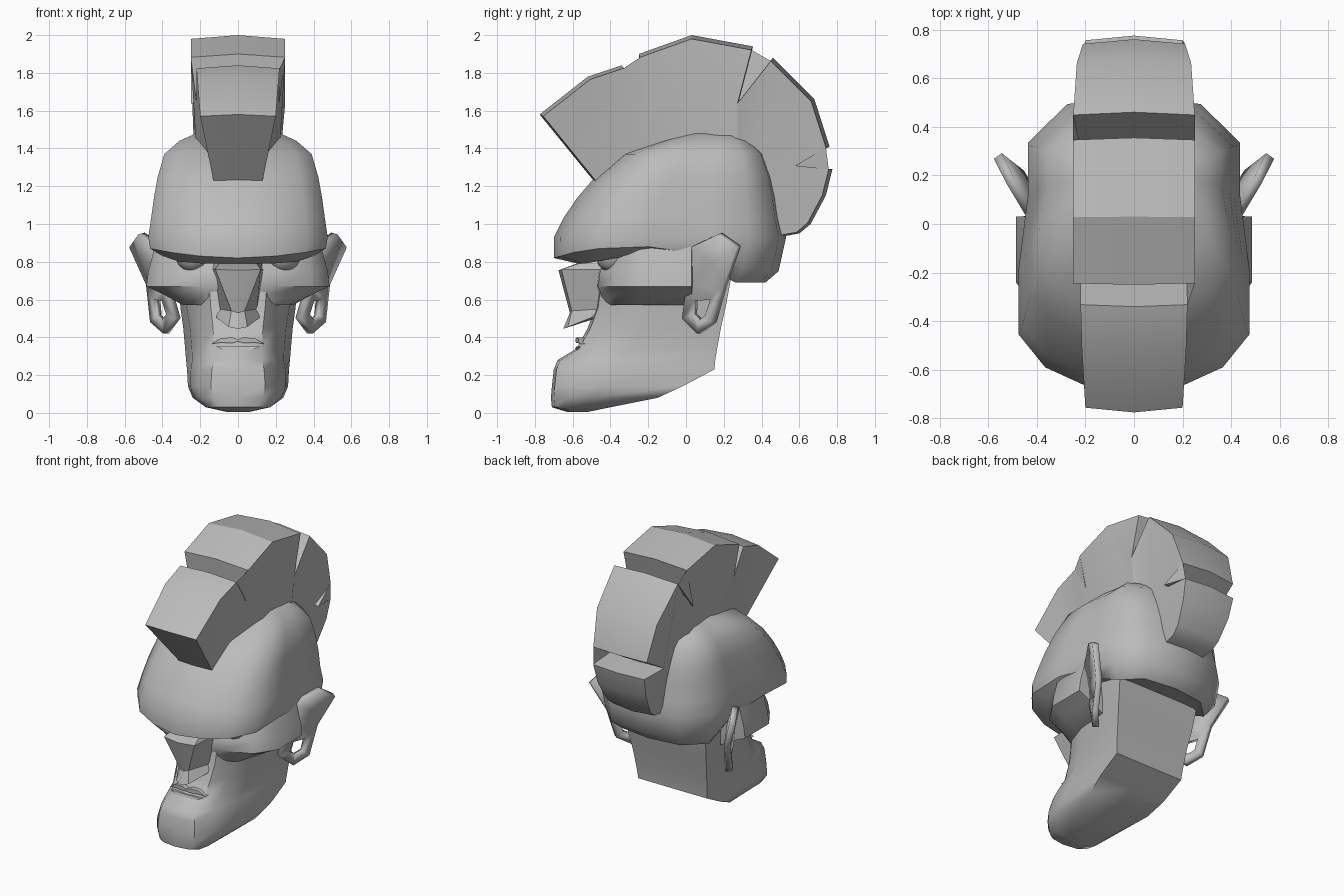
import bpy, bmesh, math
from mathutils import Vector

cube = bpy.data.objects.get("Cube")
if cube:
    bpy.data.objects.remove(cube, do_unlink=True)

clay = bpy.data.materials.new("clay_grey")
clay.use_nodes = True
clay.diffuse_color = (.5, .5, .5, 1)
clay.node_tree.nodes["Principled BSDF"].inputs["Base Color"].default_value = (.5, .5, .5, 1)


def finish(name, bm, angle=35):
    """Turn a bmesh into a shaded, coloured object."""
    bmesh.ops.recalc_face_normals(bm, faces=bm.faces[:])
    mesh = bpy.data.meshes.new(name)
    bm.to_mesh(mesh)
    bm.free()
    mesh.materials.append(clay)
    obj = bpy.data.objects.new(name, mesh)
    bpy.context.collection.objects.link(obj)
    bpy.ops.object.select_all(action='DESELECT')
    obj.select_set(True)
    bpy.context.view_layer.objects.active = obj
    bpy.ops.object.shade_smooth_by_angle(angle=math.radians(angle))
    return obj


def loft(name, half_rings, angle=35):
    """Skin a stack of half outlines, mirrored across x = 0."""
    bm = bmesh.new()
    rings = []
    for half in half_rings:
        full = list(half) + [(-x, y, z) for x, y, z in reversed(half) if x > 0]
        rings.append([bm.verts.new(p) for p in full])
    for low, high in zip(rings, rings[1:]):
        for i in range(len(low)):
            j = (i + 1) % len(low)
            bm.faces.new((low[i], low[j], high[j], high[i]))
    for cap in (rings[0], rings[-1]):
        bmesh.ops.triangulate(bm, faces=[bm.faces.new(cap)])
    return finish(name, bm, angle)


def prism(name, outline, front, back):
    """Extrude an x-z outline along y."""
    bm = bmesh.new()
    a = [bm.verts.new((x, front + .15 * abs(x), z)) for x, z in outline]
    b = [bm.verts.new((x, back, z)) for x, z in outline]
    bmesh.ops.triangulate(bm, faces=[bm.faces.new(a), bm.faces.new(b)])
    for i in range(len(a)):
        j = (i + 1) % len(a)
        bm.faces.new((a[i], a[j], b[j], b[i]))
    return finish(name, bm)


# Skull: one plan outline, resized for each level; the lowest two rings sag
# at the back and lift over the temples to make the brow shelf
PLAN = [(0, 0), (.43, .03), (.77, .09), (1, .2), (1, .42),
        (.92, .66), (.92, .84), (.58, .97), (0, 1)]
SHELF = [.79, .79, .80, .83, .86, .78, .69, .69, .69]
EDGE = [.82, .83, .85, .87, .88, .84, .77, .75, .75]


def skull_ring(heights, front, back, width):
    return [(x * width, front + y * (back - front), z)
            for (x, y), z in zip(PLAN, heights)]


skull = [skull_ring(SHELF, -.57, .42, .40), skull_ring(EDGE, -.70, .49, .465)]
for level, front, back, width in [
        (.93, -.70, .53, .475), (1.03, -.65, .505, .46), (1.14, -.575, .49, .445),
        (1.25, -.48, .465, .425), (1.37, -.34, .42, .39),
        (1.44, -.15, .35, .31), (1.49, .03, .25, .2)]:
    skull.append(skull_ring([level] * len(PLAN), front, back, width))
loft("skull", skull, 50)

# Lower face and jaw: chin in front, flat neck plane behind
jaw = []
for level, front, back, chin, rear in [
        (.005, -.63, -.52, .06, .06), (.03, -.71, -.40, .17, .17),
        (.08, -.715, -.15, .22, .24), (.14, -.71, -.02, .24, .265),
        (.23, -.70, .15, .23, .27), (.28, -.68, .155, .21, .275),
        (.34, -.58, .165, .21, .28), (.45, -.52, .185, .22, .29),
        (.56, -.48, .21, .24, .305), (.72, -.46, .24, .26, .32),
        (.84, -.44, .25, .28, .32)]:
    depth = back - front
    jaw.append([(0, front, level), (chin * .6, front + .015, level),
                (chin * .9, front + .16 * depth, level),
                ((chin + rear) / 2, front + .4 * depth, level),
                (rear, back, level), (0, back, level)])
loft("jaw", jaw, 45)

# Cheekbones: a band bulging sideways below the brow
cheeks = []
for level, inner, corner, side, front in [
        (.57, .12, .26, .29, -.45), (.63, .17, .33, .40, -.46),
        (.67, .19, .39, .485, -.475), (.75, .2, .38, .475, -.465),
        (.88, .2, .38, .44, -.39)]:
    cheeks.append([(0, front, level), (inner, front + .01, level),
                   (corner, front + .09, level), (side, -.24, level),
                   (side, .03, level), (0, .06, level)])
loft("cheekbones", cheeks, 40)

# Nose: wide bridge, narrow ridge, flared nostrils
loft("nose", [
    [(0, -.58, .79), (.10, -.57, .79), (.13, -.42, .79)],
    [(0, -.675, .755), (.12, -.66, .76), (.135, -.42, .76)],
    [(0, -.615, .53), (.035, -.605, .54), (.10, -.46, .55)],
    [(0, -.65, .445), (.05, -.625, .455), (.115, -.50, .505)],
    [(0, -.52, .49), (.04, -.51, .49), (.09, -.46, .505)]], 25)

# Lips
right = [(.03, .40), (.09, .395), (.14, .365), (.09, .372), (.03, .37)]
prism("upper_lip", [(0, .39)] + right + [(0, .378)]
      + [(-x, z) for x, z in reversed(right)], -.585, -.48)
prism("lower_lip", [(-.12, .352), (.12, .352), (.08, .335), (-.08, .335)], -.60, -.48)

# Eyes, tucked under the brow
for side, label in ((1, "left"), (-1, "right")):
    bm = bmesh.new()
    bmesh.ops.create_uvsphere(bm, u_segments=16, v_segments=10, radius=.09)
    bmesh.ops.translate(bm, verts=bm.verts[:], vec=(side * .24, -.39, .835))
    finish(label + "_eye", bm, 60)

# Ears: cupped upper blade and a pierced lobe
BLADE = [(.42, .03, .88), (.51, .18, .95), (.56, .28, .88)]
LOBE = [(.47, .21, .68), (.45, .15, .48), (.38, .07, .42),
        (.32, -.01, .50), (.37, .01, .67)]
for side, label in ((1, "left"), (-1, "right")):
    bm = bmesh.new()

    def vert(p):
        return bm.verts.new((side * p[0], p[1], p[2]))

    blade = [vert(p) for p in BLADE]
    lobe = [vert(p) for p in LOBE]
    middle = sum((Vector(p) for p in LOBE), Vector()) / len(LOBE) - Vector((0, 0, .01))
    hole = [vert(middle.lerp(Vector(p), .42)) for p in LOBE]
    cup = vert((.45, .15, .80))
    rim = blade + [lobe[0], lobe[-1]]
    for i in range(len(rim)):
        bm.faces.new((rim[i], rim[(i + 1) % len(rim)], cup))
    for i in range(len(lobe)):
        j = (i + 1) % len(lobe)
        bm.faces.new((lobe[i], lobe[j], hole[j], hole[i]))
    ear = finish(label + "_ear", bm)
    shell = ear.modifiers.new("thickness", 'SOLIDIFY')
    shell.thickness = .04
    shell.offset = 0

# Crest: notched side profile (y, z, half width) with a raised centre line
CREST = [(-.49, 1.23, .13), (-.775, 1.58, .2), (-.52, 1.78, .215), (-.34, 1.84, .22),
         (-.23, 1.66, .22), (-.25, 1.90, .25), (.03, 2.0, .25), (.355, 1.94, .25),
         (.28, 1.65, .25), (.46, 1.88, .25), (.68, 1.66, .235), (.76, 1.41, .21),
         (.59, 1.31, .23), (.775, 1.29, .2), (.74, 1.15, .19), (.66, 1.0, .17),
         (.60, .95, .16), (.49, .93, .15), (.38, 1.05, .15), (.28, 1.32, .22),
         (0, 1.38, .22), (-.3, 1.27, .14)]
bm = bmesh.new()
columns = []
for side in (-1, 0, 1):
    shrink = .975 if side else 1
    columns.append([bm.verts.new((side * w, y * shrink, 1.2 + (z - 1.2) * shrink))
                    for y, z, w in CREST])
for a, b in zip(columns, columns[1:]):
    for i in range(len(a)):
        j = (i + 1) % len(a)
        bm.faces.new((a[i], a[j], b[j], b[i]))
walls = [bm.faces.new(columns[0]), bm.faces.new(columns[-1])]
bmesh.ops.triangulate(bm, faces=walls)
finish("crest", bm, 30)
